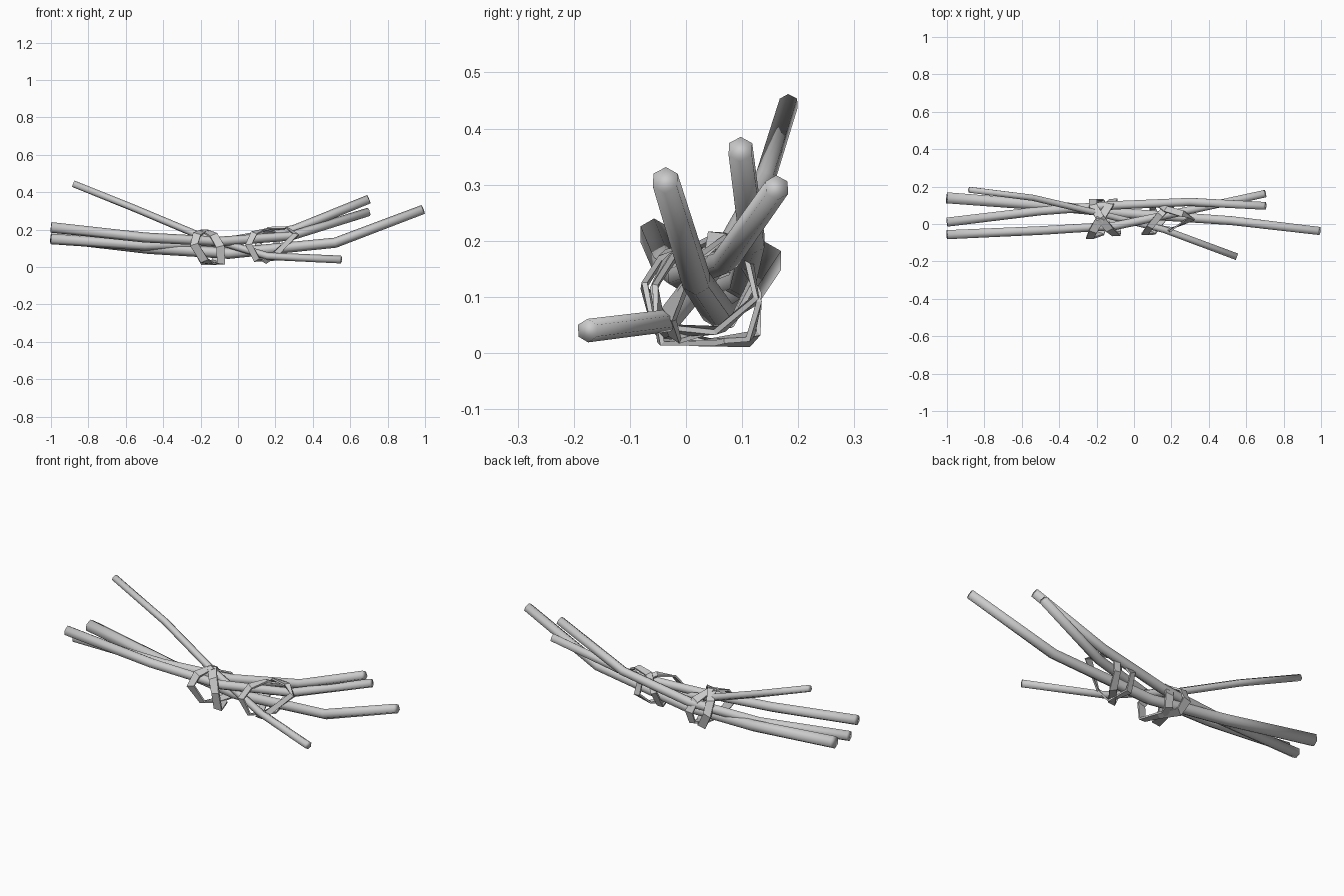
import bpy, bmesh, math
from mathutils import Vector

cube = bpy.data.objects.get("Cube")
if cube:
    bpy.data.objects.remove(cube, do_unlink=True)

mat = bpy.data.materials.new("plain grey")
mat.use_nodes = True
grey = (0.6, 0.6, 0.6, 1)
mat.diffuse_color = grey
mat.node_tree.nodes["Principled BSDF"].inputs["Base Color"].default_value = grey


def loft(name, rings, closed):
    """Skin a list of equal-length point rings, capped or joined end to end."""
    bm = bmesh.new()
    rows = [[bm.verts.new(p) for p in ring] for ring in rings]
    n = len(rows[0])
    pairs = list(zip(rows, rows[1:]))
    if closed:
        pairs.append((rows[-1], rows[0]))
    else:
        bm.faces.new(rows[0])
        bm.faces.new(rows[-1])
    for a, b in pairs:
        for i in range(n):
            j = (i + 1) % n
            bm.faces.new((a[i], a[j], b[j], b[i]))
    bmesh.ops.recalc_face_normals(bm, faces=bm.faces)
    mesh = bpy.data.meshes.new(name)
    bm.to_mesh(mesh)
    bm.free()
    mesh.materials.append(mat)
    obj = bpy.data.objects.new(name, mesh)
    bpy.context.collection.objects.link(obj)
    return obj


def stick(name, path, r_start, r_end):
    """Tapered six-sided stick along a bent path."""
    pts = [Vector(p) for p in path]
    last = len(pts) - 1
    rings = []
    for i, p in enumerate(pts):
        t = (pts[min(i + 1, last)] - pts[max(i - 1, 0)]).normalized()
        side = t.cross(Vector((0, 0, 1))).normalized()
        up = side.cross(t)
        r = r_start + (r_end - r_start) * i / last
        rings.append([p + r * (math.sin(k * math.pi / 3) * side
                               + math.cos(k * math.pi / 3) * up) for k in range(6)])
    obj = loft(name, rings, False)
    for f in obj.data.polygons:
        f.use_smooth = True


def strap(name, path, width=0.044, thick=0.01):
    """Flat band following a closed loop, facing away from the loop's middle."""
    pts = [Vector(p) for p in path]
    centre = sum(pts, Vector()) / len(pts)
    rings = []
    for i, p in enumerate(pts):
        t = (pts[(i + 1) % len(pts)] - pts[i - 1]).normalized()
        out = p - centre
        out.x = 0
        out = (out - t * out.dot(t)).normalized()
        w = t.cross(out) * width / 2
        o = out * thick / 2
        rings.append([p + w + o, p - w + o, p - w - o, p + w - o])
    loft(name, rings, True)


# Bundle of bent sticks
stick("thin_stick", [(-0.88, 0.183, 0.445), (-0.54, 0.14, 0.308), (-0.2, 0.06, 0.165),
                     (0.16, -0.03, 0.058), (0.55, -0.175, 0.04)], 0.018, 0.021)
stick("long_stick", [(-1, 0.14, 0.165), (-0.48, 0.1, 0.102), (-0.05, 0.057, 0.073),
                     (0.52, 0.018, 0.13), (0.99, -0.037, 0.308)], 0.034, 0.025)
stick("front_stick", [(-1, -0.057, 0.212), (-0.5, -0.035, 0.158), (-0.1, -0.01, 0.137),
                      (0.28, 0.07, 0.165), (0.7, 0.162, 0.295)], 0.028, 0.023)
stick("back_stick", [(-1, 0.01, 0.15), (-0.5, 0.07, 0.115), (-0.1, 0.1, 0.127),
                     (0.3, 0.118, 0.2), (0.7, 0.097, 0.363)], 0.028, 0.024)

# Left-hand binding: two crossing loops
strap("binding_a_loop_1", [(-0.235, -0.075, 0.12), (-0.22, -0.04, 0.175), (-0.18, 0.03, 0.195),
                           (-0.13, 0.105, 0.15), (-0.11, 0.13, 0.09), (-0.12, 0.115, 0.03),
                           (-0.15, 0.04, 0.02), (-0.18, -0.05, 0.035)])
strap("binding_a_loop_2", [(-0.22, 0.1, 0.165), (-0.18, 0.03, 0.195), (-0.13, -0.03, 0.17),
                           (-0.095, -0.06, 0.11), (-0.09, -0.045, 0.02), (-0.12, 0.04, 0.017),
                           (-0.18, 0.12, 0.025), (-0.22, 0.13, 0.1)])

# Right-hand binding: a steep loop and a wider slanted loop
strap("binding_b_loop_1", [(0.057, -0.055, 0.12), (0.085, -0.015, 0.18), (0.14, 0.05, 0.2),
                           (0.2, 0.11, 0.175), (0.21, 0.125, 0.1), (0.18, 0.06, 0.04),
                           (0.1, -0.045, 0.04)], 0.036)
strap("binding_b_loop_2", [(0.31, 0.03, 0.175), (0.26, 0.055, 0.21), (0.17, 0.08, 0.205),
                           (0.11, 0.12, 0.13), (0.1, 0.08, 0.05), (0.14, -0.02, 0.028),
                           (0.2, -0.03, 0.07)], 0.034)
